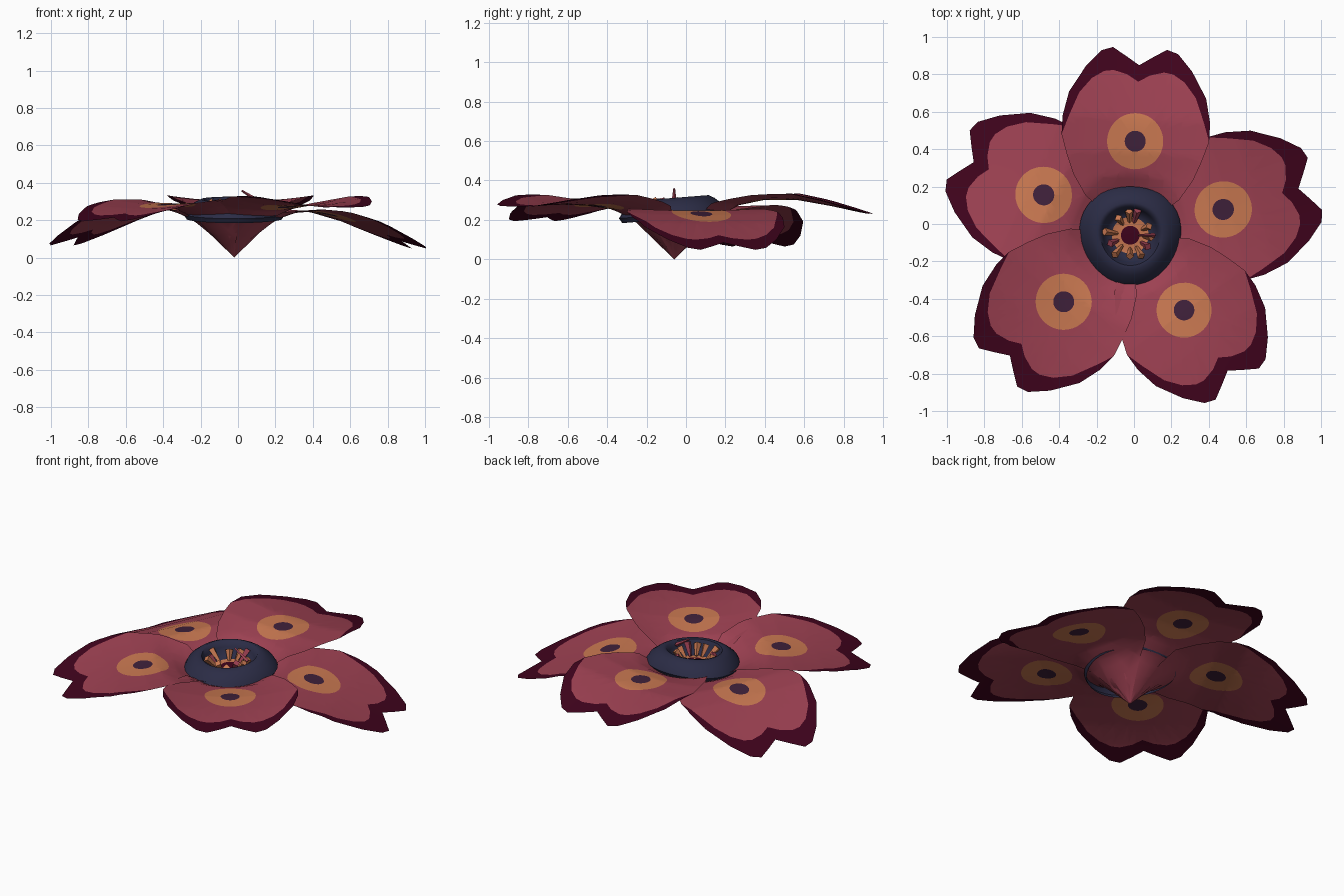
import bpy, bmesh, math, random
from mathutils import Matrix, Vector

random.seed(4)
if "Cube" in bpy.data.objects:
    bpy.data.objects.remove(bpy.data.objects["Cube"])

CENTRE = Vector((-0.02, -0.06, 0))


def material(name, rgb):
    m = bpy.data.materials.new(name)
    m.use_nodes = True
    m.diffuse_color = (*rgb, 1)
    m.node_tree.nodes["Principled BSDF"].inputs["Base Color"].default_value = (*rgb, 1)
    return m


ROSE = material("rose", (0.34, 0.053, 0.085))
WINE = material("dark_wine", (0.051, 0.001, 0.012))
ORANGE = material("orange", (0.59, 0.19, 0.083))
PLUM = material("plum", (0.05, 0.015, 0.043))
NAVY = material("navy", (0.024, 0.025, 0.06))


def finish(bm, name, mats, angle=35):
    me = bpy.data.meshes.new(name)
    bm.to_mesh(me)
    bm.free()
    ob = bpy.data.objects.new(name, me)
    bpy.context.collection.objects.link(ob)
    for m in mats:
        me.materials.append(m)
    bpy.ops.object.select_all(action="DESELECT")
    ob.select_set(True)
    bpy.context.view_layer.objects.active = ob
    bpy.ops.object.shade_smooth_by_angle(angle=math.radians(angle))
    return ob


# Half outline of a petal (length, half width) and the matching rose/wine border
HALF = [((0, 0), (0, 0)), ((.2, .25), (.2, .25)), ((.31, .32), (.31, .32)),
        ((.41, .36), (.41, .36)), ((.52, .395), (.52, .395)), ((.62, .395), (.62, .362)),
        ((.75, .367), (.75, .312)), ((.89, .285), (.83, .248)), ((.98, .205), (.87, .185)),
        ((1.0, .145), (.878, .135)), ((.955, .07), (.858, .06)), ((.91, 0), (.822, 0))]
EYE = Vector((.503, 0))


def petal_loops(steps=3):
    """Matching closed loops: pupil, eye, border and outline."""
    pairs = [(Vector(o), Vector(m)) for o, m in HALF]
    flip = lambda v: Vector((v.x, -v.y))
    pairs += [(flip(o), flip(m)) for o, m in reversed(pairs[1:-1])]
    loops = [[], [], [], []]
    for (o, m), (o2, m2) in zip(pairs, pairs[1:] + pairs[:1]):
        for s in range(steps):
            edge, border = o.lerp(o2, s / steps), m.lerp(m2, s / steps)
            ray = (border - EYE).normalized()
            for loop, p in zip(loops, (EYE + ray * .056, EYE + ray * .15, border, edge)):
                loop.append(p)
    return loops


def height(profile, u):
    for (a, za), (b, zb) in zip(profile, profile[1:]):
        if u <= b:
            return za + (zb - za) * (u - a) / (b - a)
    return profile[-1][1]


def petal(name, angle, length, width, curl, profile):
    bm = bmesh.new()
    rings = [[bm.verts.new((p.x * length, p.y * width, 0)) for p in loop]
             for loop in petal_loops()]
    bm.faces.new(rings[0]).material_index = 3
    n = len(rings[0])
    for inner, outer, mat in zip(rings, rings[1:], (2, 0, 1)):
        for i in range(n):
            j = (i + 1) % n
            bm.faces.new((inner[i], outer[i], outer[j], inner[j])).material_index = mat
    bmesh.ops.remove_doubles(bm, verts=bm.verts, dist=1e-4)
    # Cut the sheet along and across so that it can bend
    cuts = [((u, 0, 0), (1, 0, 0)) for u, _ in profile[1:-1]]
    cuts += [((.06 * i, 0, 0), (1, 0, 0)) for i in range(1, 9)]
    cuts += [((0, .08 * i, 0), (0, 1, 0)) for i in range(-4, 5)]
    for co, no in cuts:
        bmesh.ops.bisect_plane(bm, geom=bm.verts[:] + bm.edges[:] + bm.faces[:], dist=1e-4,
                               plane_co=co, plane_no=no)
    # Round funnel at the base, fading into a blade with curled sides
    for v in bm.verts:
        u, w = v.co.x, v.co.y
        fade = min(1, max(0, (u - .2) / .3))
        reach = math.hypot(u, w) * (1 - fade) + u * fade
        v.co.z = height(profile, reach) + curl * w * w
    bmesh.ops.recalc_face_normals(bm, faces=bm.faces)
    if sum(f.normal.z * f.calc_area() for f in bm.faces) < 0:
        bmesh.ops.reverse_faces(bm, faces=bm.faces)
    bm.transform(Matrix.Translation(CENTRE) @ Matrix.Rotation(math.radians(angle), 4, "Z"))
    finish(bm, name, (ROSE, WINE, ORANGE, PLUM))


BASE = [(0, 0), (.13, .125)]
petal("back_petal", 87, 1.0, 1.0, .2,
      BASE + [(.22, .215), (.33, .275), (.45, .3), (.62, .302), (.8, .27), (1.02, .222)])
petal("left_petal", 15.5, 1.025, 1.0, .08,
      BASE + [(.22, .20), (.32, .238), (.44, .248), (.55, .225), (.7, .182), (1.03, .045)])
petal("front_left_petal", -54.3, .98, .98, .36,
      BASE + [(.22, .205), (.32, .25), (.5, .272), (.7, .278), (.85, .273), (1.0, .262)])
petal("front_right_petal", -135, 1.0, 1.0, .17,
      BASE + [(.22, .21), (.32, .262), (.42, .29), (.52, .283), (.7, .26), (.85, .23),
              (1.02, .185)])
petal("right_petal", 155, 1.015, 1.0, .05,
      BASE + [(.22, .20), (.32, .248), (.46, .27), (.6, .246), (.75, .19), (1.03, .057)])

# Navy collar with a hollow bowl, orange floor and wine centre
PROFILE = [(.255, .205), (.27, .23), (.252, .262), (.21, .295), (.178, .312), (.16, .308),
           (.145, .28), (.13, .245), (.098, .228), (.05, .235)]
SIDES = 40
bm = bmesh.new()
rings = []
for r, z in PROFILE:
    ring = []
    for i in range(SIDES):
        a = math.tau * i / SIDES
        # Slightly three-cornered rim, tilted up toward the back
        k = r * (1 + .035 * (r / .268) ** 2 * math.cos(3 * (a - math.radians(150))))
        x, y = k * math.cos(a), k * math.sin(a)
        ring.append(bm.verts.new(CENTRE + Vector((x, y, z + .08 * y))))
    rings.append(ring)
for level, (lo, hi) in enumerate(zip(rings, rings[1:])):
    for i in range(SIDES):
        j = (i + 1) % SIDES
        f = bm.faces.new((lo[i], lo[j], hi[j], hi[i]))
        f.material_index = 1 if level == len(rings) - 2 else 0
bm.faces.new(rings[-1]).material_index = 2
finish(bm, "flower_collar", (NAVY, ORANGE, WINE), 50)

# Stamens leaning outward, widening to blunt tips
bm = bmesh.new()


def stamen(start, end, thin, thick, mat):
    d = end - start
    place = Matrix.Translation((start + end) / 2) @ d.to_track_quat("Z", "Y").to_matrix().to_4x4()
    made = bmesh.ops.create_cone(bm, cap_ends=True, segments=4, radius1=thin, radius2=thick,
                                 depth=d.length, matrix=place)
    for f in {f for v in made["verts"] for f in v.link_faces}:
        f.material_index = mat


COUNT = 11
for i in range(COUNT):
    a = math.tau * (i + random.uniform(-.3, .3)) / COUNT
    out = Vector((math.cos(a), math.sin(a), 0))
    reach = random.uniform(.11, .145)
    stamen(CENTRE + out * .07 + Vector((0, 0, .232)),
           CENTRE + out * reach + Vector((0, 0, random.uniform(.28, .305))),
           .009, .022, 1 if i % 4 == 2 else 0)
stamen(CENTRE + Vector((.13, 0, .30)), CENTRE + Vector((.04, 0, .358)), .012, .005, 1)
finish(bm, "stamens", (ORANGE, ROSE))
